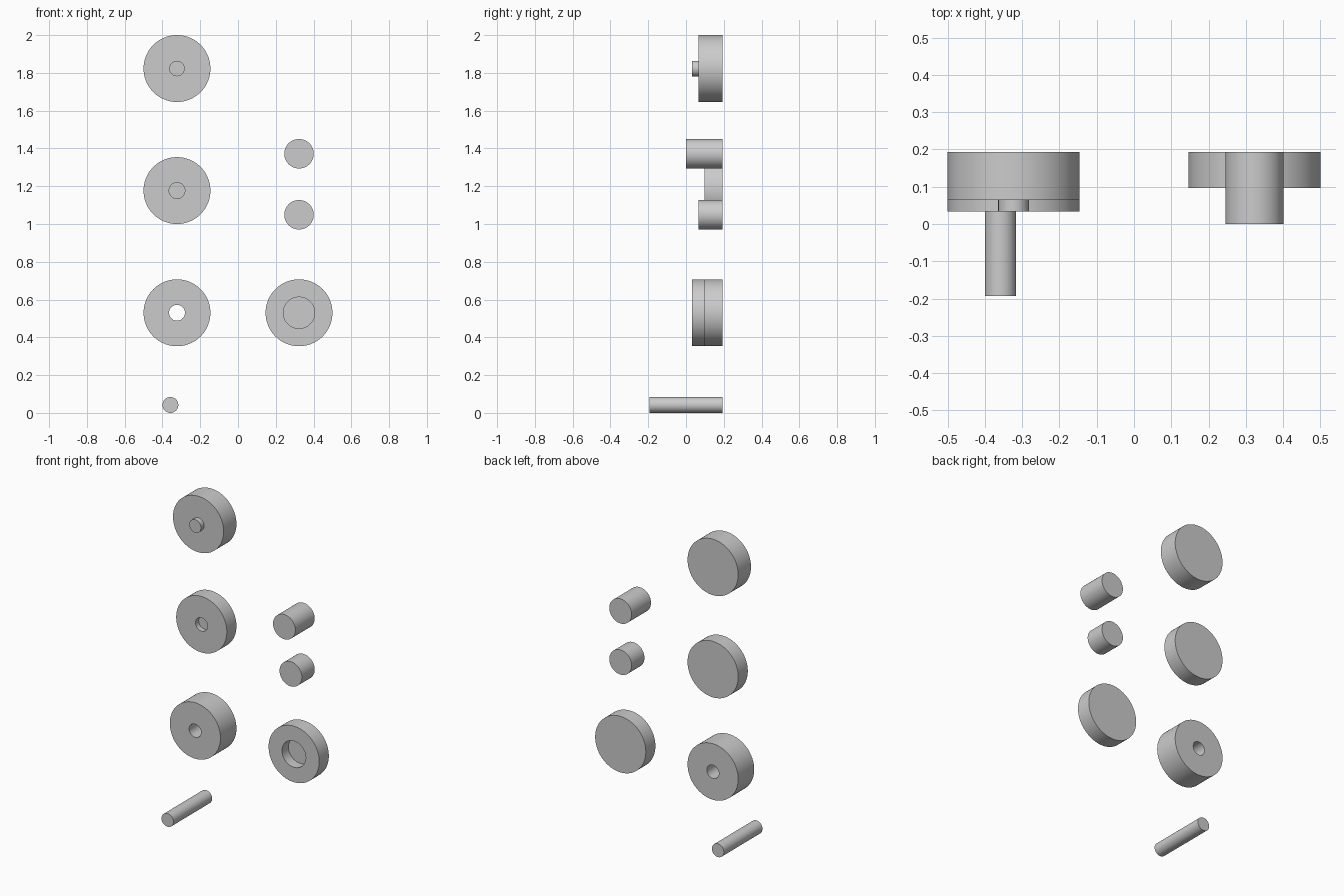
import bpy, bmesh
from math import cos, sin, tau, radians

if "Cube" in bpy.data.objects:
    bpy.data.objects.remove(bpy.data.objects["Cube"])

SEGMENTS = 96
BACK = 0.193                      # shared rear plane of all parts
LEFT, RIGHT = -0.323, 0.323       # column centres
DISC, PIN, BORE, POCKET, PLUG = 0.177, 0.041, 0.042, 0.083, 0.078


def turned(name, x, z, profile, through=False):
    """Revolve (radius, y) points about a y-axis line through (x, z)."""
    bm = bmesh.new()
    rings = [[bm.verts.new((r * cos(tau * i / SEGMENTS), y, r * sin(tau * i / SEGMENTS)))
              for i in range(SEGMENTS)] for r, y in profile]
    pairs = list(zip(rings, rings[1:]))
    if through:
        pairs.append((rings[-1], rings[0]))
    else:
        bm.faces.new(rings[0])
        bm.faces.new(rings[-1])
    for a, b in pairs:
        for i in range(SEGMENTS):
            j = (i + 1) % SEGMENTS
            bm.faces.new((a[i], a[j], b[j], b[i]))
    bmesh.ops.recalc_face_normals(bm, faces=bm.faces)
    mesh = bpy.data.meshes.new(name)
    bm.to_mesh(mesh)
    bm.free()
    obj = bpy.data.objects.new(name, mesh)
    obj.location = (x, 0, z)
    bpy.context.collection.objects.link(obj)
    bpy.ops.object.select_all(action='DESELECT')
    obj.select_set(True)
    bpy.context.view_layer.objects.active = obj
    bpy.ops.object.shade_smooth_by_angle(angle=radians(30))
    return obj


# Left column: disc with stub, disc with blind hole, disc with through bore
turned("stub_disc", LEFT, 1.823,
       [(PIN, 0.033), (PIN, 0.065), (DISC, 0.065), (DISC, BACK)])
turned("blind_hole_disc", LEFT, 1.177,
       [(BORE, 0.129), (BORE, 0.097), (DISC, 0.097), (DISC, BACK)])
turned("bored_disc", LEFT, 0.53,
       [(BORE, BACK), (BORE, 0.033), (DISC, 0.033), (DISC, BACK)], through=True)

# Axle rod
turned("axle_rod", -0.358, 0.042, [(BORE, -BACK), (BORE, BACK)])

# Right column: two plugs and the disc with a wide pocket
turned("long_plug", RIGHT, 1.372, [(PLUG, 0.0), (PLUG, BACK)])
turned("short_plug", RIGHT, 1.049, [(PLUG, 0.065), (PLUG, BACK)])
turned("pocket_disc", RIGHT, 0.53,
       [(POCKET, 0.161), (POCKET, 0.097), (DISC, 0.097), (DISC, BACK)])
